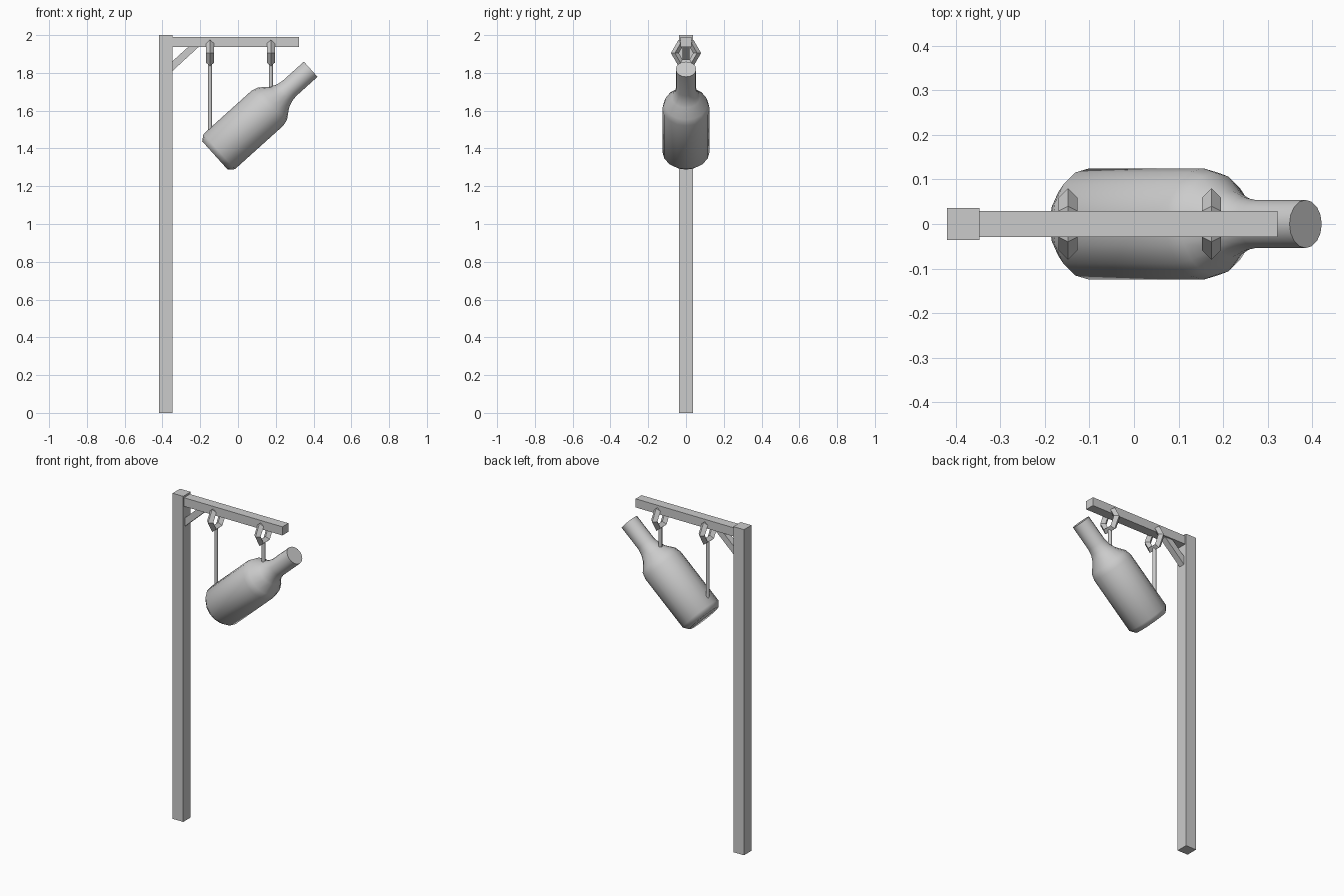
import bpy, bmesh
from math import radians, pi, sin, cos
from mathutils import Matrix, Vector

if "Cube" in bpy.data.objects:
    bpy.data.objects.remove(bpy.data.objects["Cube"])


def make(name, bm):
    bmesh.ops.recalc_face_normals(bm, faces=bm.faces)
    mesh = bpy.data.meshes.new(name)
    bm.to_mesh(mesh)
    bm.free()
    ob = bpy.data.objects.new(name, mesh)
    bpy.context.collection.objects.link(ob)
    return ob


def smooth(ob, angle):
    bpy.ops.object.select_all(action='DESELECT')
    ob.select_set(True)
    bpy.context.view_layer.objects.active = ob
    bpy.ops.object.shade_smooth_by_angle(angle=radians(angle))


def prism(name, outline, half):
    """Extrude an x-z outline across y."""
    bm = bmesh.new()
    face = bm.faces.new([bm.verts.new((x, -half, z)) for x, z in outline])
    ext = bmesh.ops.extrude_face_region(bm, geom=[face], use_keep_orig=True)
    verts = [v for v in ext['geom'] if isinstance(v, bmesh.types.BMVert)]
    bmesh.ops.translate(bm, verts=verts, vec=(0, 2 * half, 0))
    return make(name, bm)


def box(name, x0, x1, z0, z1, half):
    return prism(name, [(x0, z0), (x1, z0), (x1, z1), (x0, z1)], half)


# wooden frame
box("post", -0.419, -0.347, 0, 2, 0.036)
box("beam", -0.347, 0.322, 1.936, 1.989, 0.029)
prism("brace", [(-0.347, 1.81), (-0.347, 1.862), (-0.265, 1.936), (-0.21, 1.936)], 0.019)


# six-sided hanging rings with a diamond section, in the y-z plane
def ring(name, x, z, major=0.059, minor=0.021, n=6, m=4):
    bm = bmesh.new()
    loops = []
    for i in range(n):
        a = 2 * pi * i / n
        loop = []
        for j in range(m):
            b = 2 * pi * j / m
            r = major + minor * cos(b)
            loop.append(bm.verts.new((x + minor * sin(b), r * cos(a), z + r * sin(a))))
        loops.append(loop)
    for i in range(n):
        p, q = loops[i], loops[(i + 1) % n]
        for j in range(m):
            k = (j + 1) % m
            bm.faces.new((p[j], p[k], q[k], q[j]))
    return make(name, bm)


# rings and the rods that drop from them into the bottle
for side, x, low in (("left", -0.148, 1.46), ("right", 0.174, 1.68)):
    ring(side + "_ring", x, 1.905)
    top = 1.86
    bm = bmesh.new()
    bmesh.ops.create_cone(bm, cap_ends=True, segments=8, radius1=0.011, radius2=0.011,
                          depth=top - low, matrix=Matrix.Translation((x, 0, (top + low) / 2)))
    smooth(make(side + "_rod", bm), 50)

# tilted bottle, lathed from (radius, height) along its axis
profile = [(0, 0), (0.101, 0), (0.125, 0.03), (0.125, 0.373), (0.115, 0.41),
           (0.075, 0.46), (0.06, 0.495), (0.054, 0.53), (0.054, 0.682), (0, 0.682)]
bm = bmesh.new()
vs = [bm.verts.new((r, 0, t)) for r, t in profile]
es = [bm.edges.new(pair) for pair in zip(vs, vs[1:])]
bmesh.ops.spin(bm, geom=vs + es, cent=(0, 0, 0), axis=(0, 0, 1), angle=2 * pi, steps=16)
bmesh.ops.remove_doubles(bm, verts=bm.verts, dist=1e-4)
tilt = Matrix.Rotation(radians(48), 4, 'Y')
bm.transform(Matrix.Translation(Vector((-0.122, 0, 1.363))) @ tilt)
smooth(make("bottle", bm), 55)
